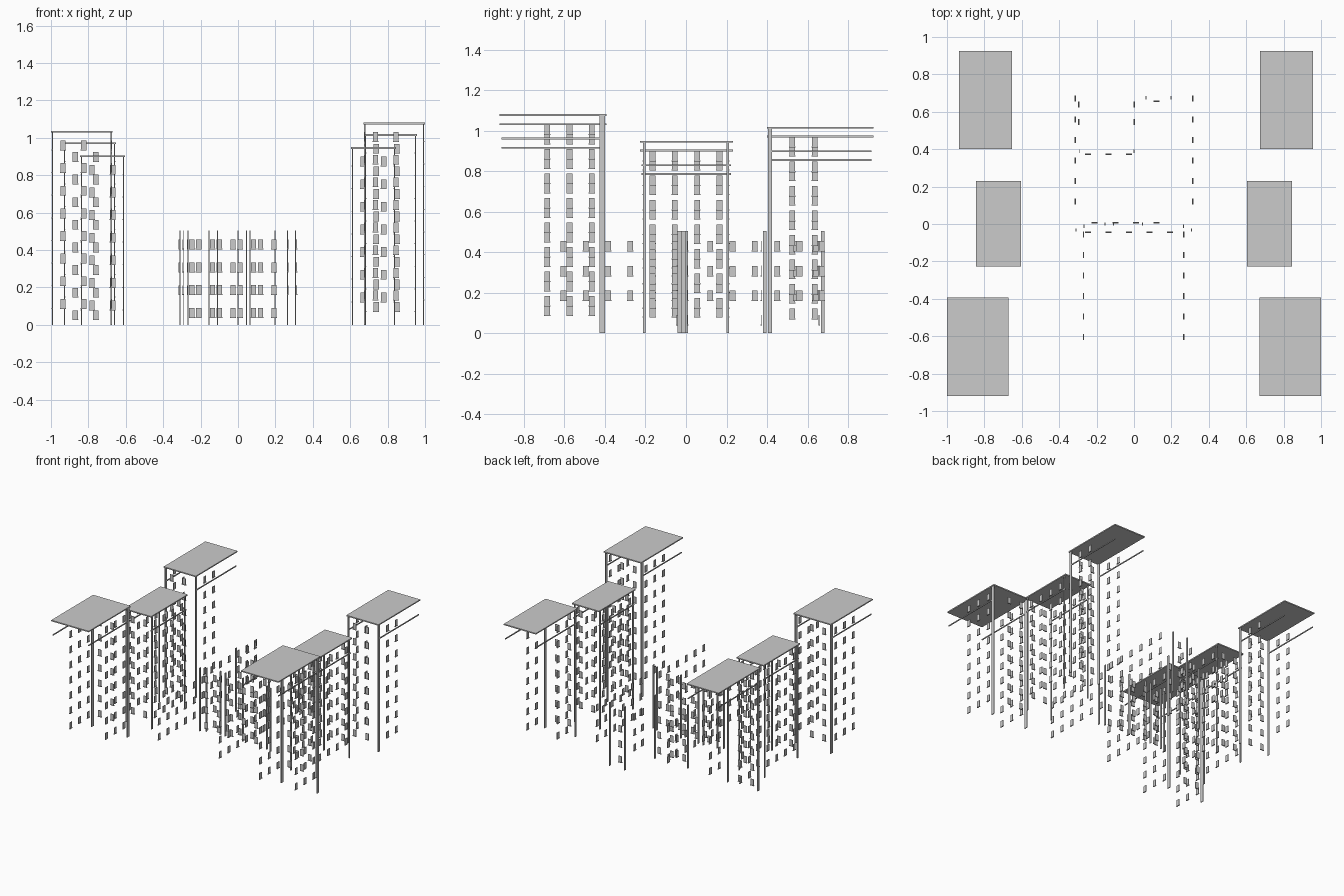
import bpy, bmesh

if "Cube" in bpy.data.objects:
    bpy.data.objects.remove(bpy.data.objects["Cube"])


def add_box(bm, x0, x1, y0, y1, z0, z1):
    v = [bm.verts.new((x, y, z)) for z in (z0, z1)
         for x, y in ((x0, y0), (x1, y0), (x1, y1), (x0, y1))]
    for f in ((3, 2, 1, 0), (4, 5, 6, 7), (0, 1, 5, 4),
              (1, 2, 6, 5), (2, 3, 7, 6), (3, 0, 4, 7)):
        bm.faces.new([v[i] for i in f])


def add_block(bm, x, y, z, sx, sy, sz):
    add_box(bm, x - sx / 2, x + sx / 2, y - sy / 2, y + sy / 2, z - sz / 2, z + sz / 2)


def finish(bm, name):
    mesh = bpy.data.meshes.new(name)
    bm.to_mesh(mesh)
    bm.free()
    bpy.context.collection.objects.link(bpy.data.objects.new(name, mesh))


def window(bm, x, y, z, facing):
    """Thin pane with a slightly wider sill; facing is the wall normal axis."""
    w, h, t = 0.028, 0.05, 0.004
    if facing == 'x':
        add_block(bm, x, y, z, t, w, h)
        add_block(bm, x, y, z - h / 2, t * 2, w + 0.004, 0.005)
    else:
        add_block(bm, x, y, z, w, t, h)
        add_block(bm, x, y, z - h / 2, w + 0.004, t * 2, 0.005)


PITCH, FLOOR = 0.11, 0.121


def tower(name, x0, x1, y0, y1, top, posts, ycols, yfaces, rows_x, rows_y):
    inset = 0.008
    xa, xb = x0 + inset, x1 - inset
    # flat roof slab
    bm = bmesh.new()
    add_box(bm, x0, x1, y0, y1, top - 0.006, top + 0.003)
    finish(bm, name + "_roof")
    # corner posts and the ledges under the roof
    bm = bmesh.new()
    for x in (xa, xb):
        for p0, p1 in posts:
            add_box(bm, x - 0.003, x + 0.003, p0, p1, 0, top - 0.006)
    finish(bm, name + "_posts")
    bm = bmesh.new()
    for x in (xa, xb):
        add_box(bm, x - 0.003, x + 0.003, y0 + inset, y1 - inset,
                top - 0.121, top - 0.113)
    finish(bm, name + "_ledges")
    # window grids
    bm = bmesh.new()
    for i in range(rows_x):
        for x in (xa, xb):
            for y in ycols:
                window(bm, x, y, top - 0.073 - i * FLOOR, 'x')
    for i in range(rows_y):
        for y in yfaces:
            for c in range(2):
                window(bm, x0 + 0.065 + c * PITCH, y, top - 0.073 - i * FLOOR, 'y')
    finish(bm, name + "_windows")


front = dict(y0=-0.92, y1=-0.393, posts=[(-0.428, -0.4)],
             ycols=(-0.685, -0.575, -0.465), yfaces=[-0.403], rows_y=8, rows_x=8)
middle = dict(y0=-0.228, y1=0.231, posts=[(-0.213, -0.2), (0.2, 0.213)],
              ycols=(-0.165, -0.055, 0.055, 0.165), yfaces=[-0.21, 0.21],
              rows_y=7, rows_x=7)
back = dict(y0=0.4, y1=0.925, posts=[(0.406, 0.425)],
            ycols=(0.525, 0.635), yfaces=[0.41], rows_y=8, rows_x=8)

tower("front_left_tower", -1.0, -0.67, top=1.033, **front)
tower("front_right_tower", 0.67, 1.0, top=1.078, **front)
tower("middle_left_tower", -0.845, -0.605, top=0.903, **middle)
tower("middle_right_tower", 0.604, 0.844, top=0.947, **middle)
tower("back_left_tower", -0.935, -0.652, top=0.972, **{**back, "rows_x": 7})
tower("back_right_tower", 0.674, 0.957, top=1.016, **back)

# central low building: windows in walls facing sideways
bm = bmesh.new()
rows = (0.43, 0.307, 0.186)
for x in (-0.315, 0.313):
    for k in range(6):
        for z in rows:
            window(bm, x, 0.12 + k * PITCH, z, 'x')
for x in (-0.27, 0.267):
    for k in range(6):
        for z in rows:
            window(bm, x, -0.605 + k * PITCH, z, 'x')
for x in (-0.295, 0.002):
    for y in (0.64, 0.545):
        for z in rows:
            window(bm, x, y, z, 'x')
finish(bm, "center_side_windows")

# windows in walls facing front and back
bm = bmesh.new()
walls = ((-0.045, -0.247, 5), (0.008, -0.21, 4), (0.372, -0.247, 3), (0.657, 0.12, 1))
for y, x, n in walls:
    for k in range(n):
        for z in (0.43, 0.308, 0.187, 0.065):
            window(bm, x + k * PITCH, y, z, 'y')
finish(bm, "center_cross_windows")

# slim vertical corner strips
bm = bmesh.new()
for x, y in ((-0.31, -0.032), (0.307, -0.032), (-0.268, -0.012), (0.265, -0.012),
             (-0.155, 0.0), (-0.11, 0.0), (0.045, 0.0), (-0.29, 0.388),
             (0.0, 0.388), (0.063, 0.675), (0.198, 0.675)):
    add_block(bm, x, y, 0.252, 0.005, 0.018, 0.504)
finish(bm, "center_corner_strips")
